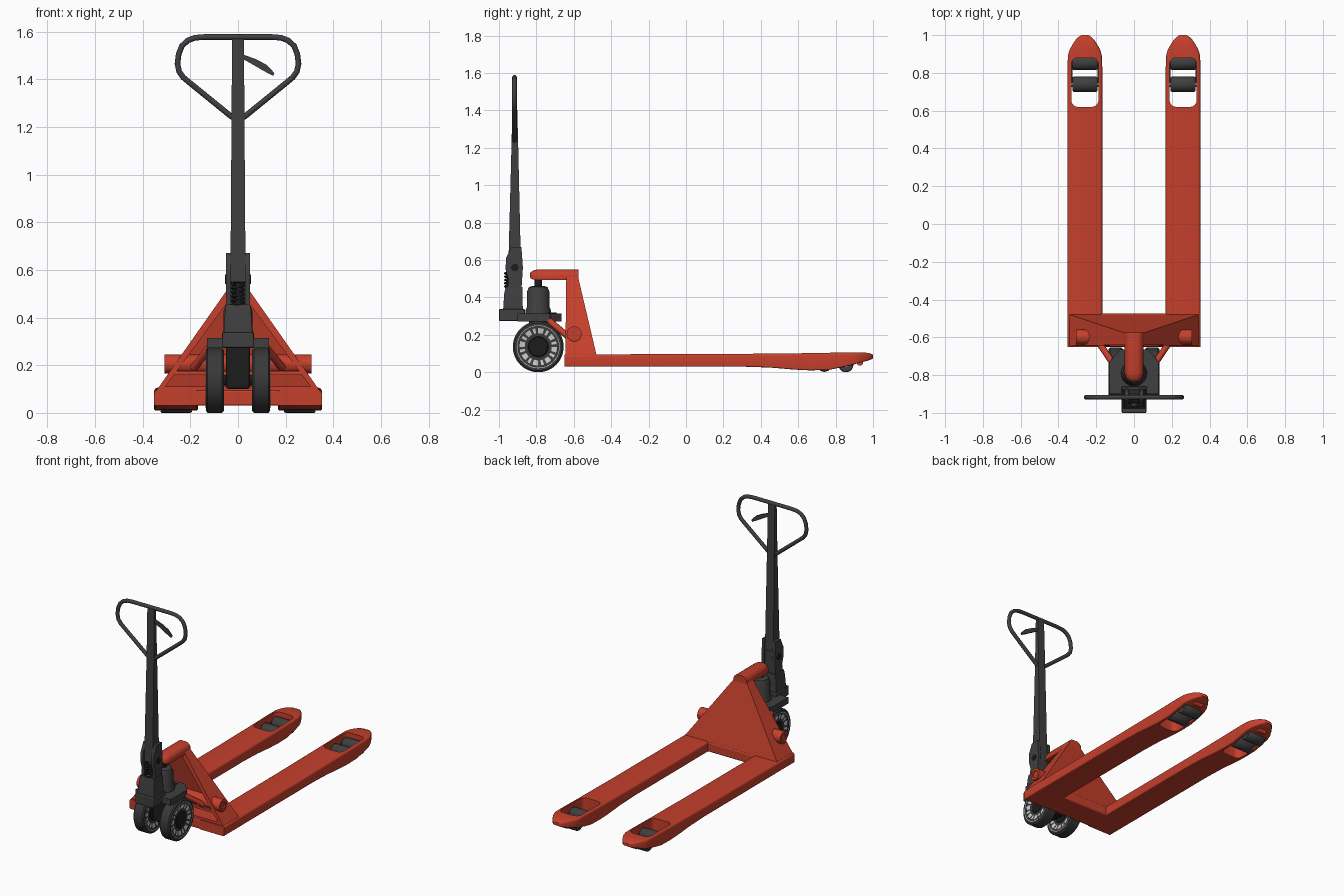
import bpy, bmesh, math
from mathutils import Vector

if "Cube" in bpy.data.objects:
    bpy.data.objects.remove(bpy.data.objects["Cube"])


def material(name, c):
    m = bpy.data.materials.new(name)
    m.diffuse_color = (*c, 1)
    m.use_nodes = True
    m.node_tree.nodes["Principled BSDF"].inputs["Base Color"].default_value = m.diffuse_color
    return m


RED = material("red paint", (0.56, 0.05, 0.025))
GREY = material("dark grey", (0.05, 0.05, 0.052))
BLACK = material("black", (0.012, 0.012, 0.012))
LIGHT = material("light metal", (0.6, 0.6, 0.6))
TIRE = material("rubber", (0.04, 0.04, 0.042))


def finish(name, bm, *mats, angle=35):
    bmesh.ops.recalc_face_normals(bm, faces=bm.faces)
    me = bpy.data.meshes.new(name)
    bm.to_mesh(me)
    bm.free()
    for m in mats:
        me.materials.append(m)
    me.shade_smooth()
    me.set_sharp_from_angle(angle=math.radians(angle))
    ob = bpy.data.objects.new(name, me)
    bpy.context.collection.objects.link(ob)
    return ob


def loft(name, rings, mat, angle=35):
    """Skin a list of closed rings and cap both ends."""
    bm = bmesh.new()
    vs = [[bm.verts.new(p) for p in r] for r in rings]
    n = len(vs[0])
    for a, b in zip(vs, vs[1:]):
        for i in range(n):
            bm.faces.new((a[i], a[(i + 1) % n], b[(i + 1) % n], b[i]))
    bm.faces.new(vs[0])
    bm.faces.new(vs[-1])
    return finish(name, bm, mat, angle=angle)


def rect(x, y0, y1, z, cx=0):
    return [(cx - x, y0, z), (cx + x, y0, z), (cx + x, y1, z), (cx - x, y1, z)]


def box(name, x0, x1, y0, y1, z0, z1, mat, bevel=0.0):
    cx, hx = (x0 + x1) / 2, (x1 - x0) / 2
    ob = loft(name, [rect(hx, y0, y1, z0, cx), rect(hx, y0, y1, z1, cx)], mat)
    if bevel:
        m = ob.modifiers.new("bevel", "BEVEL")
        m.width, m.segments = bevel, 2
    return ob


def prism_x(name, pts, x0, x1, mat):
    return loft(name, [[(x, y, z) for y, z in pts] for x in (x0, x1)], mat)


def rounded(w, z0, z1, rt, rb, steps=5):
    """Rounded rectangle (x, z), half width w."""
    out = []
    for sx, z, r, a0 in ((1, z1, rt, 0), (-1, z1, rt, 90), (-1, z0, rb, 180), (1, z0, rb, 270)):
        cz = z1 - rt if z == z1 else z0 + rb
        for i in range(steps):
            a = math.radians(a0 + 90 * i / (steps - 1))
            out.append((sx * (w - r) + r * math.cos(a), cz + r * math.sin(a)))
    return out


def lathe(name, prof, centre, axis, mats, n=40, rule=None):
    """Spin (radius, along) points round an axis; rule picks the material."""
    bm = bmesh.new()
    c = Vector(centre)
    rings = []
    for r, h in prof:
        ring = []
        for i in range(n):
            u, v = r * math.cos(2 * math.pi * i / n), r * math.sin(2 * math.pi * i / n)
            ring.append(bm.verts.new(c + Vector((h, u, v) if axis == "X" else (u, v, h))))
        rings.append(ring)
    for k, (a, b) in enumerate(zip(rings, rings[1:])):
        for i in range(n):
            f = bm.faces.new((a[i], a[(i + 1) % n], b[(i + 1) % n], b[i]))
            f.material_index = rule(k, i) if rule else 0
    bm.faces.new(rings[0])
    bm.faces.new(rings[-1])
    return finish(name, bm, *mats)


def tube(name, pts, r, mat, cyclic=False):
    cu = bpy.data.curves.new(name, "CURVE")
    cu.dimensions = "3D"
    cu.bevel_depth, cu.bevel_resolution, cu.use_fill_caps = r, 3, True
    s = cu.splines.new("POLY")
    s.points.add(len(pts) - 1)
    for p, q in zip(s.points, pts):
        p.co = (*q, 1)
    s.use_cyclic_u = cyclic
    s.use_smooth = True
    cu.materials.append(mat)
    ob = bpy.data.objects.new(name, cu)
    bpy.context.collection.objects.link(ob)
    return ob


def cut(ob, cutter):
    m = ob.modifiers.new("cut", "BOOLEAN")
    m.operation, m.object, m.solver = "DIFFERENCE", cutter, "EXACT"
    bpy.context.view_layer.objects.active = ob
    bpy.ops.object.modifier_apply(modifier="cut")
    bpy.data.objects.remove(cutter)
    ob.data.set_sharp_from_angle(angle=math.radians(35))


# forks with roller windows: y, half width, bottom, top
STATIONS = [(-0.65, .092, .03, .095), (0.3, .092, .03, .098), (0.45, .092, .025, .1), (0.58, .092, .014, .101),
            (0.66, .092, .01, .102), (0.76, .092, .012, .104), (0.83, .092, .026, .105), (0.89, .09, .04, .106),
            (0.92, .082, .048, .106), (0.95, .066, .056, .106), (0.975, .049, .063, .103), (0.99, .034, .068, .099),
            (1.0, .018, .074, .093)]
for side, s in (("left", -1), ("right", 1)):
    cx = 0.26 * s
    rings = []
    for y, w, zb, zt in STATIONS:
        r = min(0.014, (zt - zb) * 0.4, w * 0.5)
        rings.append([(cx + x, y, z) for x, z in rounded(w, zb, zt, r, r * 0.5)])
    fork = loft(side + "_fork", rings, RED)
    hole = [(cx + x, 0.75 + y) for x, y in rounded(0.072, -0.13, 0.13, 0.035, 0.035)]
    cut(fork, loft("window_cutter", [[(x, y, z) for x, y in hole] for z in (-0.1, 0.2)], RED))
    # rollers and their carrier
    for i, (y, z) in enumerate(((0.74, 0.042), (0.855, 0.04))):
        lathe(f"{side}_roller_{i}", [(.02, -.066), (.036, -.066), (.04, -.06), (.04, .06), (.036, .066), (.02, .066)],
              (cx, y, z), "X", [GREY], 24)
        lathe(f"{side}_roller_axle_{i}", [(.012, -.074), (.012, .074)], (cx, y, z), "X", [LIGHT], 16)
    for k in (-1, 1):
        box(f"{side}_roller_link_{k}", cx + k * .069 - .003, cx + k * .069 + .003, 0.725, 0.87, .03, .052, GREY)
    lathe(side + "_entry_roller", [(.017, -.03), (.017, .03)], (cx, 0.93, 0.052), "X", [RED], 16)

# base and hollow triangular tower
box("base", -.35, .35, -.65, -.475, .03, .095, RED, .008)


def trap(w0, w1, f0, f1, b0, b1, z0, z1):
    return [rect(w0, f0, b0, z0), rect(w1, f1, b1, z1)]


tower = loft("tower", trap(.345, .05, -.645, -.64, -.478, -.577, .09, .51), RED)
cut(tower, loft("tower_cutter", trap(.305, .028, -.8, -.8, -.5, -.59, .11, .485), RED))
box("tower_rib", -.285, .285, -.64, -.51, .16, .175, RED)
lathe("cross_tube", [(.024, -.3), (.024, -.308), (.04, -.308), (.04, .308), (.024, .308), (.024, .3)],
      (0, -.598, .205), "X", [RED], 32)

# top arm with rounded nose
arm = []
for y, w, zb, zt in [(-.835, .014, .51, .525), (-.83, .028, .502, .535), (-.815, .042, .495, .545),
                     (-.79, .05, .492, .55), (-.575, .05, .492, .55)]:
    rt = min(.035, w * .8, (zt - zb) * .7)
    arm.append([(x, y, z) for x, z in rounded(w, zb, zt, rt, .003)])
loft("top_arm", arm, RED)

# steering wheels
for side, s in (("left", -1), ("right", 1)):
    c = (s * .097, -.79, .136)
    lathe(side + "_tire", [(.1, -.03), (.1, -.038), (.127, -.038), (.136, -.03), (.136, .03), (.127, .038),
                           (.1, .038), (.1, .03)], c, "X", [TIRE], 48)
    lathe(side + "_hub", [(.054, -.026), (.1, -.036), (.115, -.0385), (.115, .0385), (.1, .036), (.054, .026)],
          c, "X", [LIGHT, GREY], 40, lambda k, i: int(k in (0, 4) and i % 5 in (0, 2)))
    lathe(side + "_hub_cap", [(.05, -.034), (.055, -.03), (.055, .03), (.05, .034)], c, "X", [BLACK], 32)
    # link strut to the pump
    a, b = Vector((s * .185, -.63, .19)), Vector((s * .1, -.755, .295))
    tube(side + "_strut", [a, b], .017, RED)
    box(side + "_strut_lug", s * .1 - .02, s * .1 + .02, -.775, -.71, .27, .31, GREY, .006)
lathe("wheel_axle", [(.022, -.1), (.022, .1)], (0, -.79, .136), "X", [BLACK], 20)
box("axle_block", -.05, .05, -.84, -.74, .1, .28, BLACK, .01)

# pump
plate = [(-.13, -.9), (.13, -.9), (.13, -.73), (.075, -.665), (-.075, -.665), (-.13, -.73)]
loft("pump_plate", [[(x, y, z) for x, y in plate] for z in (.272, .314)], GREY)
box("front_tongue", -.065, .065, -1.0, -.86, .275, .337, GREY, .004)
lathe("pump_body", [(.068, .3), (.068, .33), (.06, .35), (.06, .43), (.05, .455), (.03, .462)], (0, -.79, 0), "Z", [GREY])
lathe("pump_rod", [(.02, .45), (.02, .5)], (0, -.79, 0), "Z", [BLACK], 20)
box("pump_valve", -.035, .035, -.745, -.69, .27, .32, BLACK, .005)

# handle foot, hinge cheeks and spring
loft("handle_foot", [rect(.06, -.978, -.872, .33), rect(.055, -.972, -.875, .42), rect(.052, -.965, -.875, .455)], GREY)
box("hinge_core", -.03, .03, -.925, -.88, .44, .6, GREY)
cheek = [(-.955, .44), (-.88, .44), (-.872, .56), (-.88, .67), (-.935, .67), (-.962, .61), (-.965, .55), (-.95, .5)]
for s in (-1, 1):
    prism_x(f"hinge_cheek_{s}", cheek, s * .03, s * .05, GREY)
lathe("hinge_pin", [(.02, -.054), (.02, .054)], (0, -.915, .56), "X", [BLACK], 24)
tube("spring", [(.024 * math.cos(t * math.pi / 8), -.943 + .024 * math.sin(t * math.pi / 8), .445 + .0011 * t)
                for t in range(90)], .006, BLACK)

# handle shaft
loft("handle_shaft", [rect(.032, -.95, -.882, .55), rect(.031, -.947, -.885, .68),
                      rect(.027, -.932, -.898, 1.25), rect(.025, -.927, -.907, 1.575)], GREY)

# grip loop: half outline, mirrored
half = [(0, 1.225), (.03, 1.245), (.12, 1.318), (.2, 1.383), (.23, 1.408), (.247, 1.432), (.254, 1.465), (.249, 1.505),
        (.235, 1.54), (.21, 1.563), (.18, 1.574), (.14, 1.577)]
loop = half + [(-x, z) for x, z in reversed(half[1:])]
tube("grip_loop", [(x, -.917, z) for x, z in loop], .0125, GREY, True)

# release lever
lever = [(.02, 1.495, .008), (.07, 1.472, .012), (.115, 1.447, .013), (.15, 1.42, .006)]
loft("release_lever", [[(x + h * .45 * i, -.917 + .006 * j, z + h * i) for i, j in ((-1, -1), (1, -1), (1, 1), (-1, 1))]
                       for x, z, h in lever], GREY)
